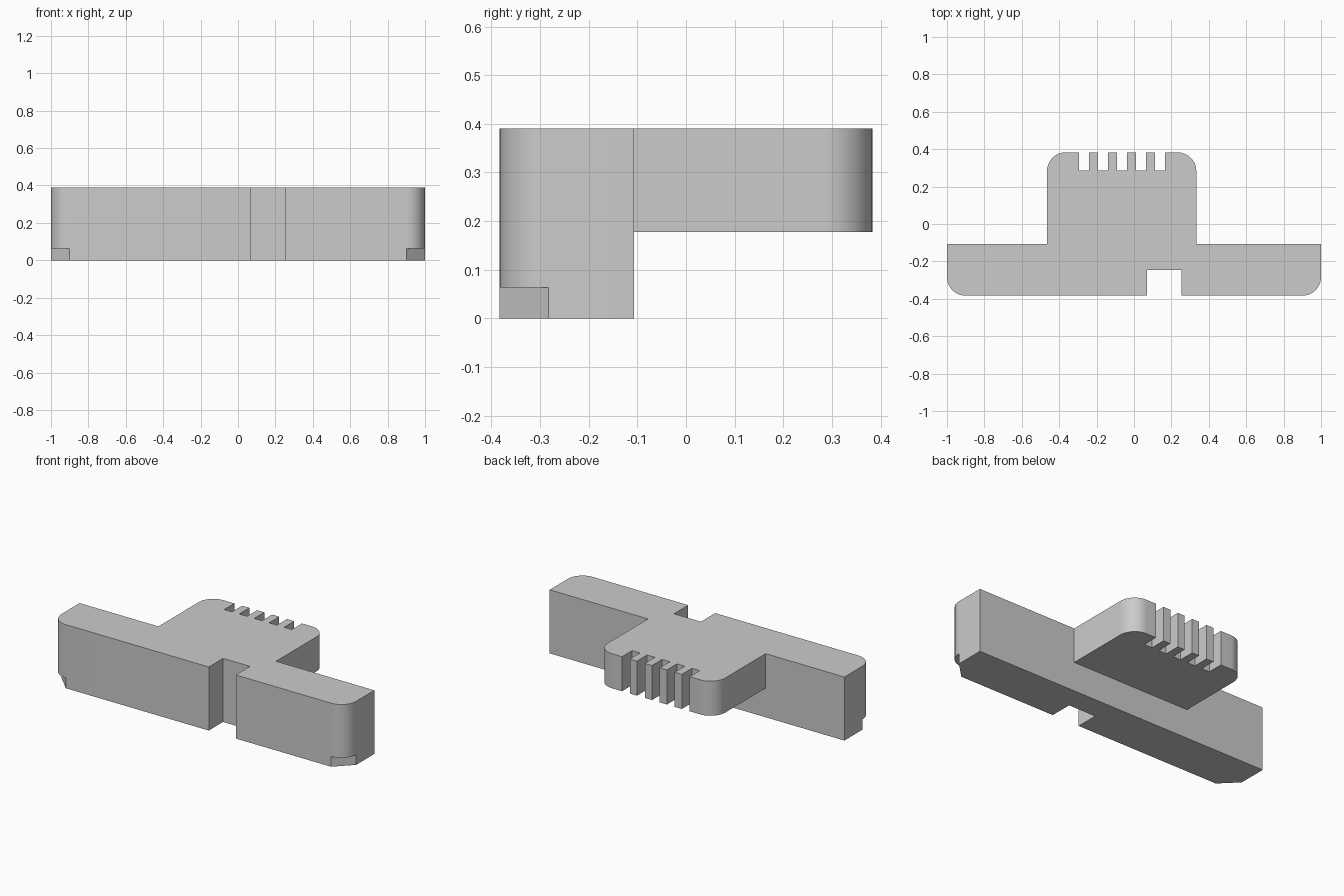
import bpy, bmesh, math

cube = bpy.data.objects.get("Cube")
if cube:
    bpy.data.objects.remove(cube, do_unlink=True)

TOP, FRONT, SEAM, BACK = 0.39, -0.383, -0.107, 0.383
RADIUS = 0.1

grey = bpy.data.materials.new("plain grey")
grey.use_nodes = True
colour = (0.6, 0.6, 0.6, 1)
grey.diffuse_color = colour
grey.node_tree.nodes["Principled BSDF"].inputs["Base Color"].default_value = colour


def prism(name, outline, low, high):
    """Extrude a counter-clockwise outline between two heights."""
    bm = bmesh.new()
    face = bm.faces.new([bm.verts.new((x, y, low)) for x, y in outline])
    extruded = bmesh.ops.extrude_face_region(bm, geom=[face])["geom"]
    verts = [v for v in extruded if isinstance(v, bmesh.types.BMVert)]
    bmesh.ops.translate(bm, verts=verts, vec=(0, 0, high - low))
    bmesh.ops.recalc_face_normals(bm, faces=bm.faces)
    mesh = bpy.data.meshes.new(name)
    bm.to_mesh(mesh)
    bm.free()
    mesh.materials.append(grey)
    obj = bpy.data.objects.new(name, mesh)
    bpy.context.collection.objects.link(obj)
    return obj


def arc(cx, cy, start, steps=16):
    """Quarter circle, counter-clockwise from the start angle."""
    angles = [math.radians(start + 90 * i / steps) for i in range(steps + 1)]
    return [(cx + RADIUS * math.cos(a), cy + RADIUS * math.sin(a)) for a in angles]


def cut(target, cutter):
    cutter.hide_render = True
    mod = target.modifiers.new(cutter.name, "BOOLEAN")
    mod.operation = "DIFFERENCE"
    mod.solver = "EXACT"
    mod.object = cutter
    bpy.context.view_layer.objects.active = target
    bpy.ops.object.modifier_apply(modifier=mod.name)
    bpy.data.objects.remove(cutter, do_unlink=True)


# Plan outline: front bar with notch, then the tab with its grip slots
outline = arc(-1 + RADIUS, FRONT + RADIUS, 180)
outline += [(0.07, FRONT), (0.07, -0.245), (0.253, -0.245), (0.253, FRONT)]
outline += arc(1 - RADIUS, FRONT + RADIUS, 270)
outline += [(1, SEAM), (0.333, SEAM)]
outline += arc(0.333 - RADIUS, BACK - RADIUS, 0)
for i in range(5):
    right = 0.166 - 0.1015 * i
    left = right - 0.053
    outline += [(right, BACK), (right, 0.285), (left, 0.285), (left, BACK)]
outline += arc(-0.465 + RADIUS, BACK - RADIUS, 90)
outline += [(-0.465, SEAM), (-1, SEAM)]
body = prism("slider_body", outline, 0, TOP)

# Open space under the tab
cut(body, prism("tab_clearance", [(-0.6, SEAM), (0.6, SEAM), (0.6, 0.6), (-0.6, 0.6)],
                -0.1, 0.178))

# Flat chamfers at the foot of both rounded front corners
for side in (-1, 1):
    wedge = [(side * 0.8, FRONT - 0.1), (side * 1.1, FRONT - 0.1), (side * 1.1, FRONT + 0.2)]
    cut(body, prism("corner_chamfer", wedge, -0.1, 0.063))

bpy.ops.object.select_all(action="DESELECT")
body.select_set(True)
bpy.context.view_layer.objects.active = body
bpy.ops.object.shade_smooth_by_angle(angle=math.radians(30))
